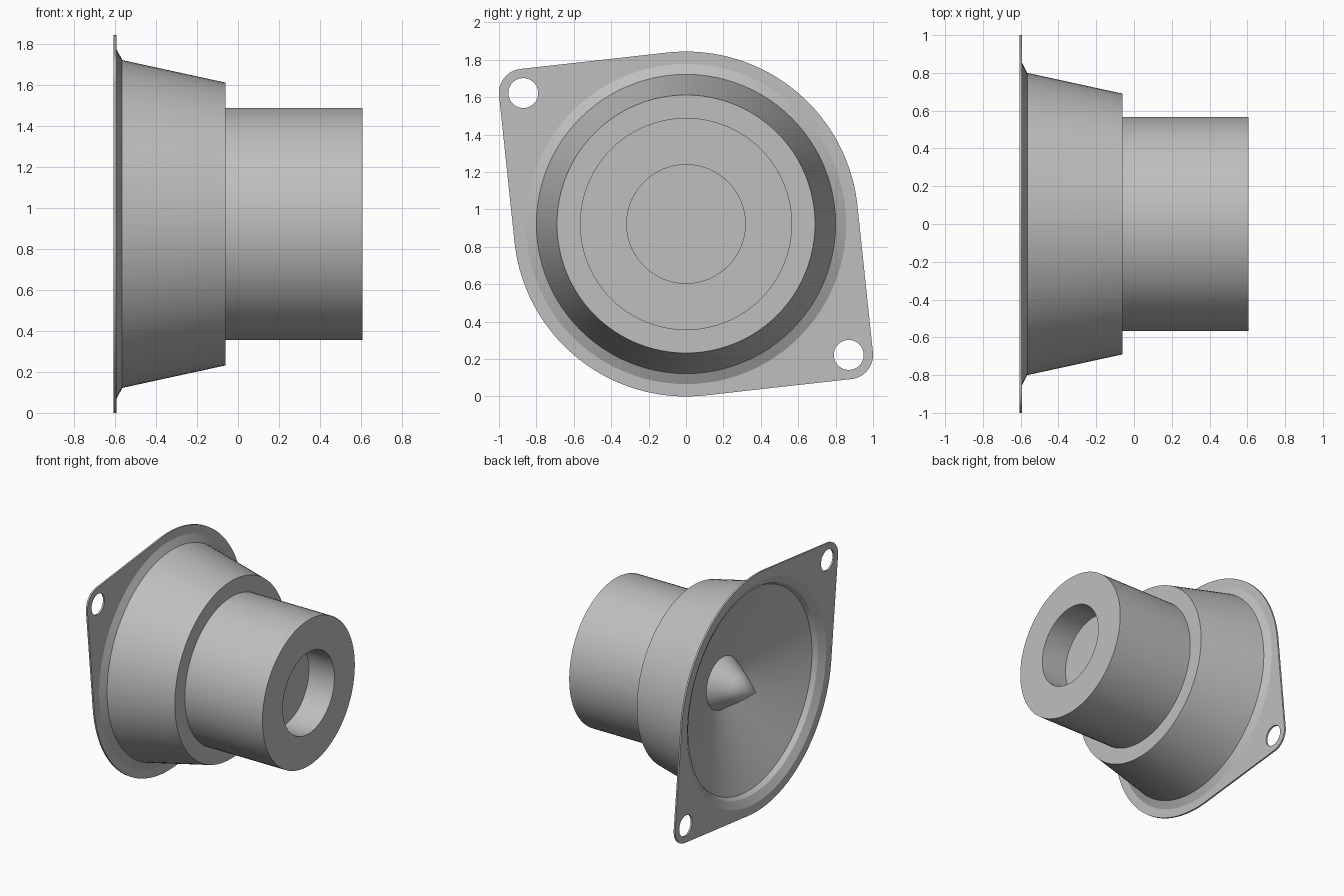
import bpy, bmesh, math
from mathutils import Matrix, Vector

cube = bpy.data.objects.get("Cube")
if cube:
    bpy.data.objects.remove(cube, do_unlink=True)

CZ = 0.922        # height of the horn axis
SEG = 96
FACE_X = -0.607   # plane of the mouth

grey = bpy.data.materials.new("plain grey")
grey.use_nodes = True
colour = (0.52, 0.52, 0.52, 1)
grey.diffuse_color = colour
grey.node_tree.nodes["Principled BSDF"].inputs["Base Color"].default_value = colour


def finish(name, bm, angle=20):
    bmesh.ops.recalc_face_normals(bm, faces=bm.faces)
    mesh = bpy.data.meshes.new(name)
    bm.to_mesh(mesh)
    bm.free()
    mesh.materials.append(grey)
    obj = bpy.data.objects.new(name, mesh)
    bpy.context.collection.objects.link(obj)
    obj.location.z = CZ
    bpy.ops.object.select_all(action='DESELECT')
    obj.select_set(True)
    bpy.context.view_layer.objects.active = obj
    bpy.ops.object.shade_smooth_by_angle(angle=math.radians(angle))
    return obj


def lathe(name, profile):
    """Turn a list of (x, radius) points around the x axis."""
    bm = bmesh.new()
    verts = [bm.verts.new((x, 0, r)) for x, r in profile]
    edges = [bm.edges.new(pair) for pair in zip(verts, verts[1:])]
    bmesh.ops.spin(bm, geom=verts + edges, cent=(0, 0, 0), axis=(1, 0, 0),
                   angle=math.tau, steps=SEG, use_duplicate=False)
    bmesh.ops.remove_doubles(bm, verts=bm.verts, dist=0.0005)
    return finish(name, bm, 15)


def arc(cy, cz, r, start, end, steps):
    angles = [math.radians(start + (end - start) * i / steps) for i in range(steps + 1)]
    return [(cy + r * math.cos(a), cz + r * math.sin(a)) for a in angles]


# Thin mounting flange: round rim blended into two opposite ears with holes
EAR = Vector((-0.87, 0.70))
EAR_R, RIM_R = 0.13, 0.922
ear_dir = math.degrees(math.atan2(EAR.y, EAR.x))
spread = math.degrees(math.acos((RIM_R - EAR_R) / EAR.length))
outline = []
for side, turn in ((1, 0), (-1, 180)):
    mid = ear_dir + turn
    outline += arc(side * EAR.x, side * EAR.y, EAR_R, mid - spread, mid + spread, 24)
    outline += arc(0, 0, RIM_R, mid + spread, mid + 180 - spread, 40)
loops = [outline, arc(0, 0, 0.852, 0, 360, SEG)[:-1]]
loops += [arc(s * EAR.x, s * EAR.y, 0.08, 0, 360, 40)[:-1] for s in (1, -1)]

bm = bmesh.new()
for loop in loops:
    vs = [bm.verts.new((FACE_X, y, z)) for y, z in loop]
    for a, b in zip(vs, vs[1:] + vs[:1]):
        bm.edges.new((a, b))
bmesh.ops.triangle_fill(bm, use_beauty=True, edges=bm.edges[:], normal=(1, 0, 0))
res = bmesh.ops.extrude_face_region(bm, geom=bm.faces[:], use_keep_orig=True)
bmesh.ops.translate(bm, vec=(0.013, 0, 0),
                    verts=[g for g in res["geom"] if isinstance(g, bmesh.types.BMVert)])
finish("mounting_flange", bm)

# Tapered housing with the funnel in its mouth
lathe("horn_housing", [
    (-0.31, 0), (-0.31, 0.19), (-0.54, 0.775), (-0.575, 0.795), (FACE_X, 0.852),
    (-0.594, 0.856), (-0.565, 0.80), (-0.06, 0.69), (-0.06, 0)])

# Pointed plug in the middle of the funnel
lathe("phase_plug", [(-0.605, 0), (-0.46, 0.11), (-0.32, 0.20), (-0.29, 0.20), (-0.29, 0)])

# Magnet barrel with a round recess in its end
lathe("magnet_barrel", [
    (-0.1, 0), (-0.1, 0.567), (0.607, 0.567), (0.607, 0.317), (0.387, 0.317), (0.387, 0)])
